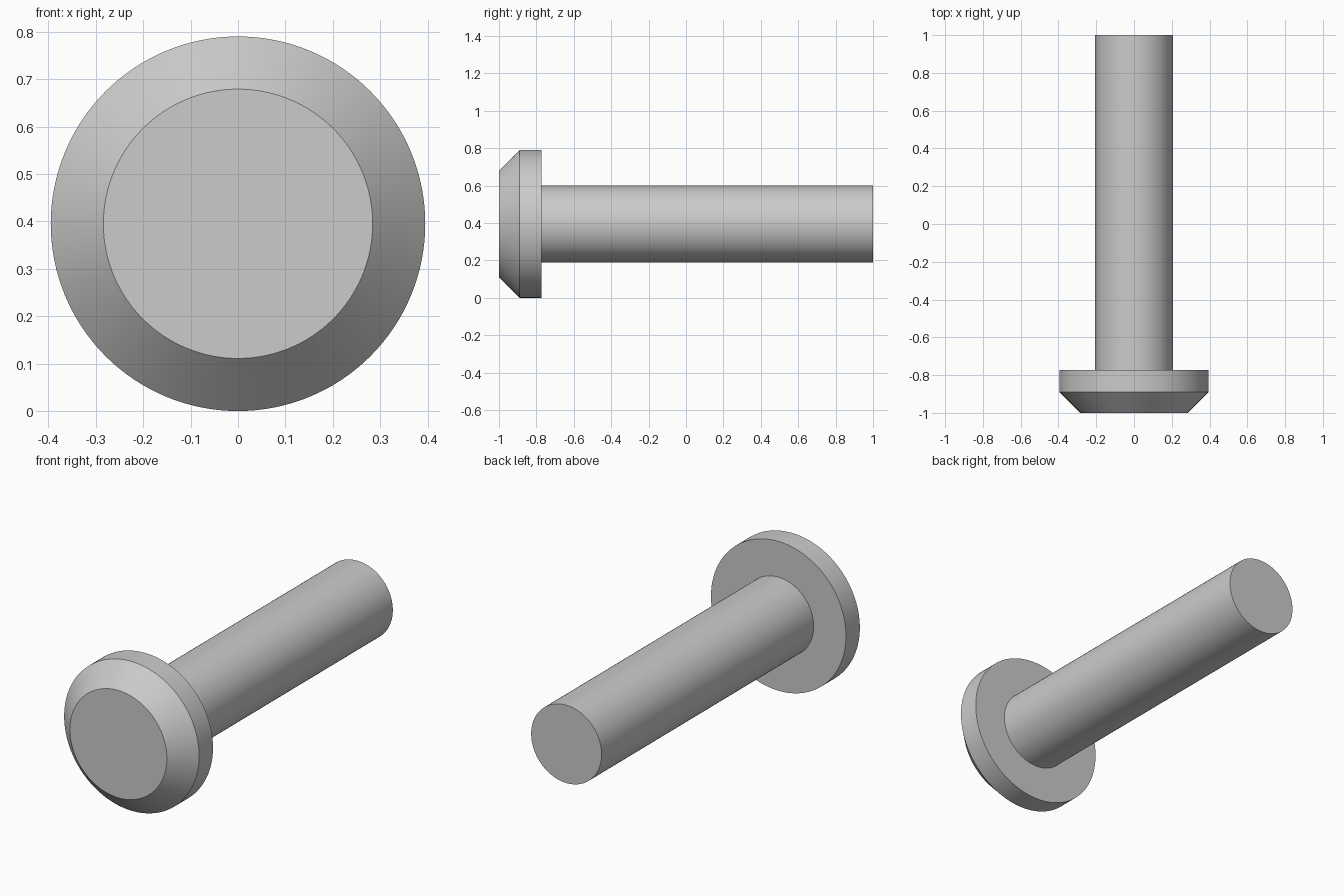
import bpy, bmesh, math
from mathutils import Vector

cube = bpy.data.objects.get("Cube")
if cube:
    bpy.data.objects.remove(cube, do_unlink=True)

HEAD_R = 0.395
FACE_R = 0.284
SHAFT_R = 0.206
SEGMENTS = 128

# Plain grey metal
metal = bpy.data.materials.new("grey_metal")
metal.use_nodes = True
grey = (0.6, 0.6, 0.6, 1)
metal.diffuse_color = grey
metal.node_tree.nodes["Principled BSDF"].inputs["Base Color"].default_value = grey

# Half profile as (y, radius): front face rim, chamfer, head rim, shoulder, shaft end
profile = [(-1, FACE_R), (-0.889, HEAD_R), (-0.773, HEAD_R),
           (-0.773, SHAFT_R), (1, SHAFT_R)]

# Turn the profile around the long axis and close both ends
bm = bmesh.new()
verts = [bm.verts.new((r, y, 0)) for y, r in profile]
edges = [bm.edges.new(pair) for pair in zip(verts, verts[1:])]
bmesh.ops.spin(bm, geom=verts + edges, cent=Vector(), axis=(0, 1, 0),
               angle=math.tau, steps=SEGMENTS, use_merge=False)
bmesh.ops.remove_doubles(bm, verts=bm.verts, dist=0.0005)
bmesh.ops.holes_fill(bm, edges=[e for e in bm.edges if e.is_boundary], sides=0)
bmesh.ops.recalc_face_normals(bm, faces=bm.faces)

mesh = bpy.data.meshes.new("headed_pin")
bm.to_mesh(mesh)
bm.free()
mesh.materials.append(metal)
pin = bpy.data.objects.new("headed_pin", mesh)
pin.location.z = HEAD_R
bpy.context.collection.objects.link(pin)

# Smooth round walls, sharp rims
bpy.ops.object.select_all(action='DESELECT')
pin.select_set(True)
bpy.context.view_layer.objects.active = pin
bpy.ops.object.shade_smooth_by_angle(angle=math.radians(30))
